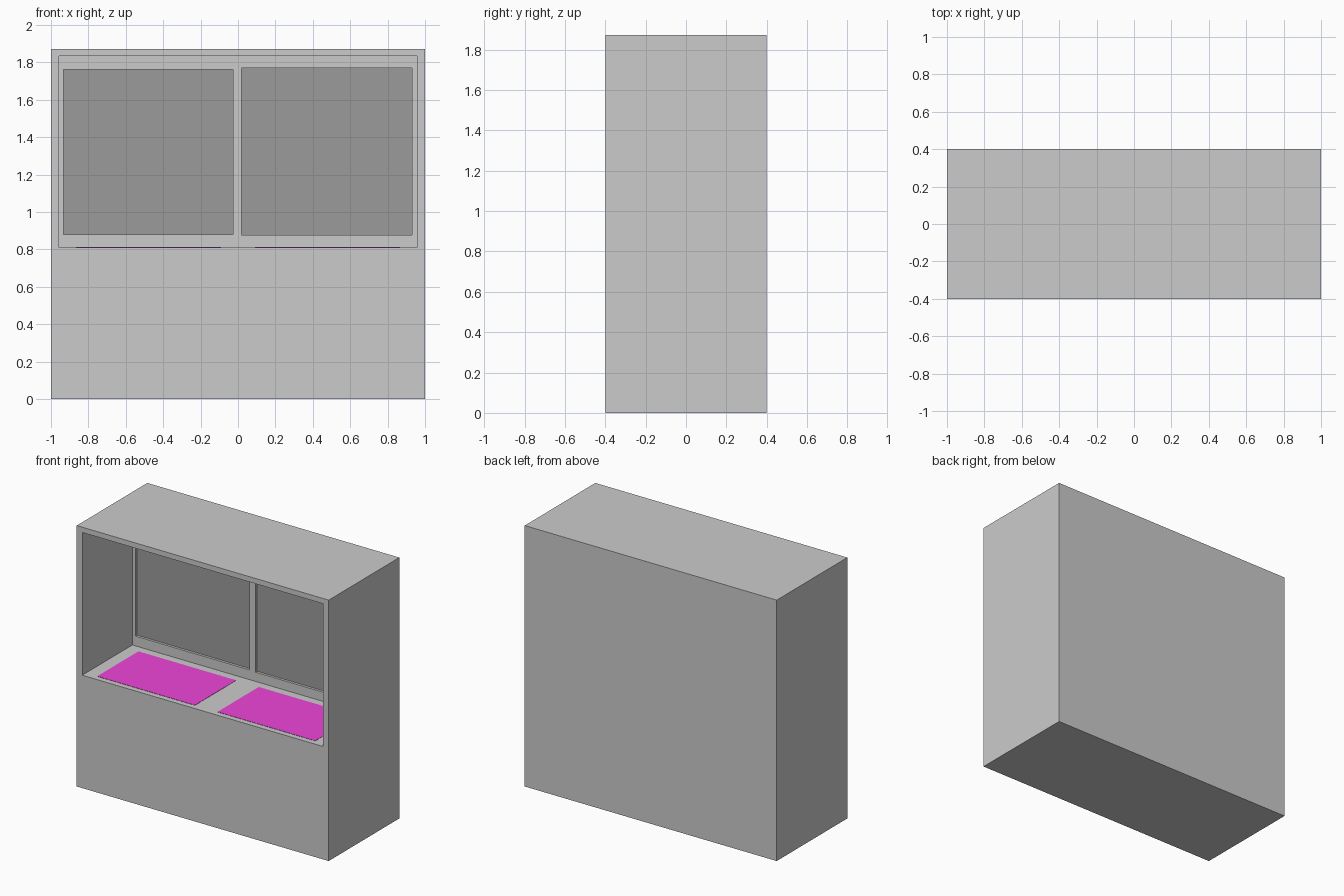
import bpy
import bmesh
from mathutils import Vector

if "Cube" in bpy.data.objects:
    bpy.data.objects.remove(bpy.data.objects["Cube"])


def make_material(name, color):
    mat = bpy.data.materials.new(name)
    mat.diffuse_color = color
    mat.use_nodes = True
    mat.node_tree.nodes["Principled BSDF"].inputs["Base Color"].default_value = mat.diffuse_color
    return mat


def add_box(name, lo, hi, mat=None):
    """Axis-aligned box between two opposite corners."""
    lo, hi = Vector(lo), Vector(hi)
    mesh = bpy.data.meshes.new(name)
    bm = bmesh.new()
    bmesh.ops.create_cube(bm, size=1)
    for v in bm.verts:
        v.co = (lo + hi) / 2 + v.co * (hi - lo)
    bm.to_mesh(mesh)
    bm.free()
    obj = bpy.data.objects.new(name, mesh)
    bpy.context.collection.objects.link(obj)
    if mat:
        mesh.materials.append(mat)
    return obj


def cut(target, cutter):
    """Subtract the cutter from the target, then remove the cutter."""
    mod = target.modifiers.new("cut", 'BOOLEAN')
    mod.operation = 'DIFFERENCE'
    mod.solver = 'EXACT'
    mod.object = cutter
    bpy.context.view_layer.objects.active = target
    bpy.ops.object.modifier_apply(modifier=mod.name)
    bpy.data.objects.remove(cutter, do_unlink=True)


dark = make_material("dark_panel", (0.33, 0.33, 0.33, 1))
magenta = make_material("magenta_pad", (0.86, 0.06, 0.7, 1))

FLOOR, BACK, POCKET = 0.81, 0.168, 0.188

# Cabinet with a deep display opening in the upper front
cabinet = add_box("cabinet", (-1, -0.4, 0), (1, 0.4, 1.872))
cut(cabinet, add_box("opening_cutter", (-0.956, -0.5, FLOOR), (0.956, BACK, 1.834)))

# Shallow pockets in the back wall, each holding a dark panel
panels = {"left": (-0.932, -0.027, 0.88, 1.763),
          "right": (0.02, 0.93, 0.876, 1.769)}
for side, (x0, x1, z0, z1) in panels.items():
    cut(cabinet, add_box("pocket_cutter", (x0, 0.1, z0), (x1, POCKET, z1)))
    add_box(side + "_dark_panel", (x0, POCKET - 0.002, z0), (x1, POCKET + 0.002, z1), dark)

# Coloured pads lying on the opening floor
for side, s in (("left", -1), ("right", 1)):
    xs = sorted((s * 0.09, s * 0.865))
    add_box(side + "_floor_pad", (xs[0], -0.36, FLOOR - 0.002),
            (xs[1], 0.107, FLOOR + 0.002), magenta)
